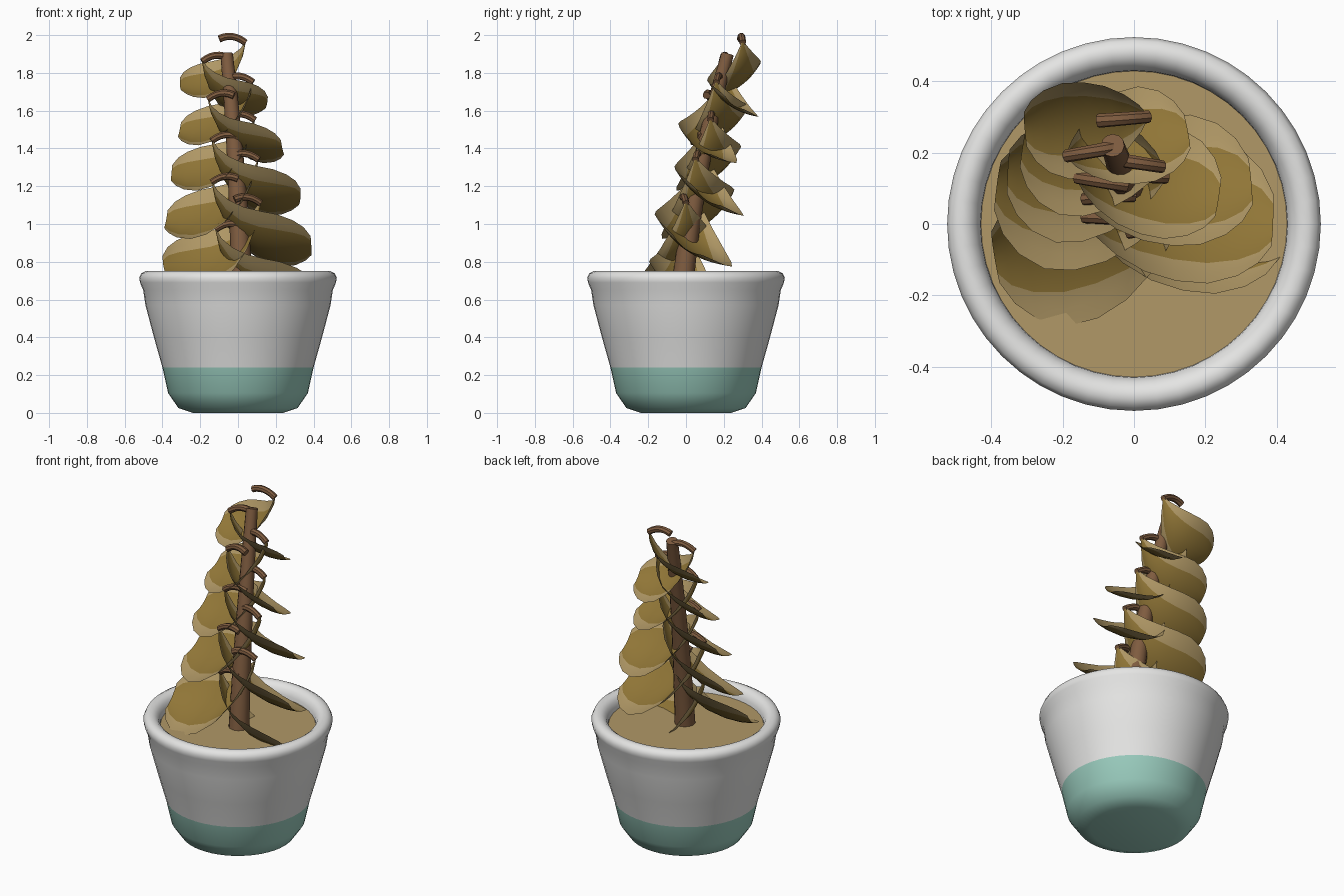
import bpy, bmesh, math
from mathutils import Vector

if "Cube" in bpy.data.objects:
    bpy.data.objects.remove(bpy.data.objects["Cube"])


def material(name, rgb):
    m = bpy.data.materials.new(name)
    m.use_nodes = True
    m.diffuse_color = (*rgb, 1)
    m.node_tree.nodes["Principled BSDF"].inputs["Base Color"].default_value = (*rgb, 1)
    return m


WHITE = material("white_glaze", (0.78, 0.78, 0.77))
GREEN = material("sea_green_glaze", (0.32, 0.6, 0.51))
SOIL = material("sandy_soil", (0.44, 0.315, 0.135))
BARK = material("brown_bark", (0.21, 0.106, 0.05))
GOLD = material("golden_leaf", (0.28, 0.18, 0.038))
TAN = material("tan_leaf_edge", (0.43, 0.31, 0.13))


def finish(name, bm, mats, angle=40):
    me = bpy.data.meshes.new(name)
    bm.to_mesh(me)
    bm.free()
    ob = bpy.data.objects.new(name, me)
    bpy.context.collection.objects.link(ob)
    for m in mats:
        me.materials.append(m)
    bpy.ops.object.select_all(action='DESELECT')
    ob.select_set(True)
    bpy.context.view_layer.objects.active = ob
    bpy.ops.object.shade_smooth_by_angle(angle=math.radians(angle))
    return ob


def skin(bm, rings, closed=True):
    """Bridge equal point rows with quads; returns rows of faces."""
    rows = [[bm.verts.new(p) for p in r] for r in rings]
    n = len(rows[0])
    faces = []
    for a, b in zip(rows, rows[1:]):
        faces.append([bm.faces.new((a[i], a[(i + 1) % n], b[(i + 1) % n], b[i]))
                      for i in range(n if closed else n - 1)])
    return rows, faces


def circle(r, z, n=48):
    return [(r * math.cos(t * math.tau / n), r * math.sin(t * math.tau / n), z) for t in range(n)]


def tube(name, path, r0, r1, sides):
    """Tapered, capped tube along a list of points."""
    bm = bmesh.new()
    rings = []
    last = len(path) - 1
    for i, p in enumerate(path):
        t = (path[min(i + 1, last)] - path[max(i - 1, 0)]).normalized()
        a = t.cross(Vector((0, 1, 0.2))).normalized()
        b = t.cross(a)
        r = r0 + (r1 - r0) * i / last
        rings.append([p + r * (a * math.cos(k * math.tau / sides) + b * math.sin(k * math.tau / sides))
                      for k in range(sides)])
    rows, _ = skin(bm, rings)
    bm.faces.new(rows[0])
    bm.faces.new(rows[-1])
    bmesh.ops.recalc_face_normals(bm, faces=bm.faces)
    return finish(name, bm, [BARK])


def bezier(a, b, c, n):
    return [a * (1 - t) ** 2 + b * 2 * t * (1 - t) + c * t * t for t in (i / n for i in range(n + 1))]


# Pot: lathed wall, green below the glaze line
PROFILE = [(0.24, 0), (0.315, 0.025), (0.37, 0.105), (0.4, 0.24),
           (0.445, 0.4), (0.49, 0.57), (0.502, 0.65), (0.519, 0.69), (0.523, 0.715), (0.513, 0.738),
           (0.49, 0.75), (0.465, 0.747), (0.443, 0.73), (0.43, 0.7), (0.425, 0.64)]
bm = bmesh.new()
rows, _ = skin(bm, [circle(r, z) for r, z in PROFILE])
bm.faces.new(rows[0])
bmesh.ops.recalc_face_normals(bm, faces=bm.faces)
for f in bm.faces:
    f.material_index = int(f.calc_center_median().z < 0.24)
finish("pot", bm, [WHITE, GREEN], 60)

# Soil
bm = bmesh.new()
bm.faces.new([bm.verts.new(p) for p in circle(0.43, 0.68)])
finish("soil", bm, [SOIL])

# Leaning trunk
tube("trunk", bezier(Vector((0.02, -0.02, 0.66)), Vector((0, 0.05, 1.3)),
                     Vector((-0.06, 0.22, 1.9)), 8), 0.058, 0.033, 12)

# Leaf template: forward, height and half width along the midrib
MIDRIB = [(0, 0, 0.012), (0.02, -0.09, 0.07), (0.07, -0.19, 0.14), (0.15, -0.28, 0.205),
          (0.25, -0.335, 0.243), (0.35, -0.36, 0.25), (0.44, -0.365, 0.215),
          (0.5, -0.36, 0.16), (0.535, -0.355, 0.09)]
ROLL = math.radians(34)


def leaf(name, base, heading, size):
    up = Vector((0, 0, 1))
    side = up.cross(heading)
    across = side * math.cos(ROLL) - up * math.sin(ROLL)
    last = len(MIDRIB) - 1
    rings = []
    for i, (a, h, w) in enumerate(MIDRIB):
        p, q = MIDRIB[max(i - 1, 0)], MIDRIB[min(i + 1, last)]
        tangent = (heading * (q[0] - p[0]) + up * (q[1] - p[1])).normalized()
        normal = tangent.cross(across).normalized()
        # The golden middle widens toward the tip
        gold = 0.5 + 0.2 * i / last
        half = [gold / 3, gold * 2 / 3, gold, (gold + 1) / 2, 1]
        rings.append([base + size * (heading * a + up * h + across * w * v + normal * 0.24 * w * v * v)
                      for v in [-v for v in reversed(half)] + [0] + half])
    bm = bmesh.new()
    _, faces = skin(bm, rings, closed=False)
    # Two outer columns on each side form the tan border
    for row in faces:
        for f in row[:2] + row[-2:]:
            f.material_index = 1
    finish(name, bm, [GOLD, TAN], 60)


# Leaves from the top down: stem end, sideways heading of the blade, size
LEAVES = [((0.04, 0.30, 1.96), -0.04, 0.65), ((-0.19, 0.19, 1.86), 0.09, 0.65),
          ((0.08, 0.16, 1.75), 0.08, 0.74), ((-0.16, 0.13, 1.66), -0.08, 0.75),
          ((0.09, 0.13, 1.55), 0.03, 0.83), ((-0.14, 0.07, 1.44), 0.04, 0.88),
          ((0.11, 0.05, 1.34), 0.07, 0.93), ((-0.14, 0.02, 1.22), -0.02, 0.99),
          ((0.12, 0.0, 1.11), -0.08, 0.97), ((-0.12, 0.0, 0.97), -0.03, 1.0)]
for n, (end, drift, size) in enumerate(LEAVES):
    end = Vector(end)
    heading = Vector((-1 if n % 2 == 0 else 1, drift * 2, 0)).normalized()
    start = end + heading * 0.14 + Vector((0, 0, 0.02))
    tube(f"leaf_stem_{n + 1}", bezier(start, (start + end) / 2 + Vector((0, 0, 0.045)), end, 6),
         0.02, 0.018, 8)
    leaf(f"leaf_{n + 1}", end, heading, size)
